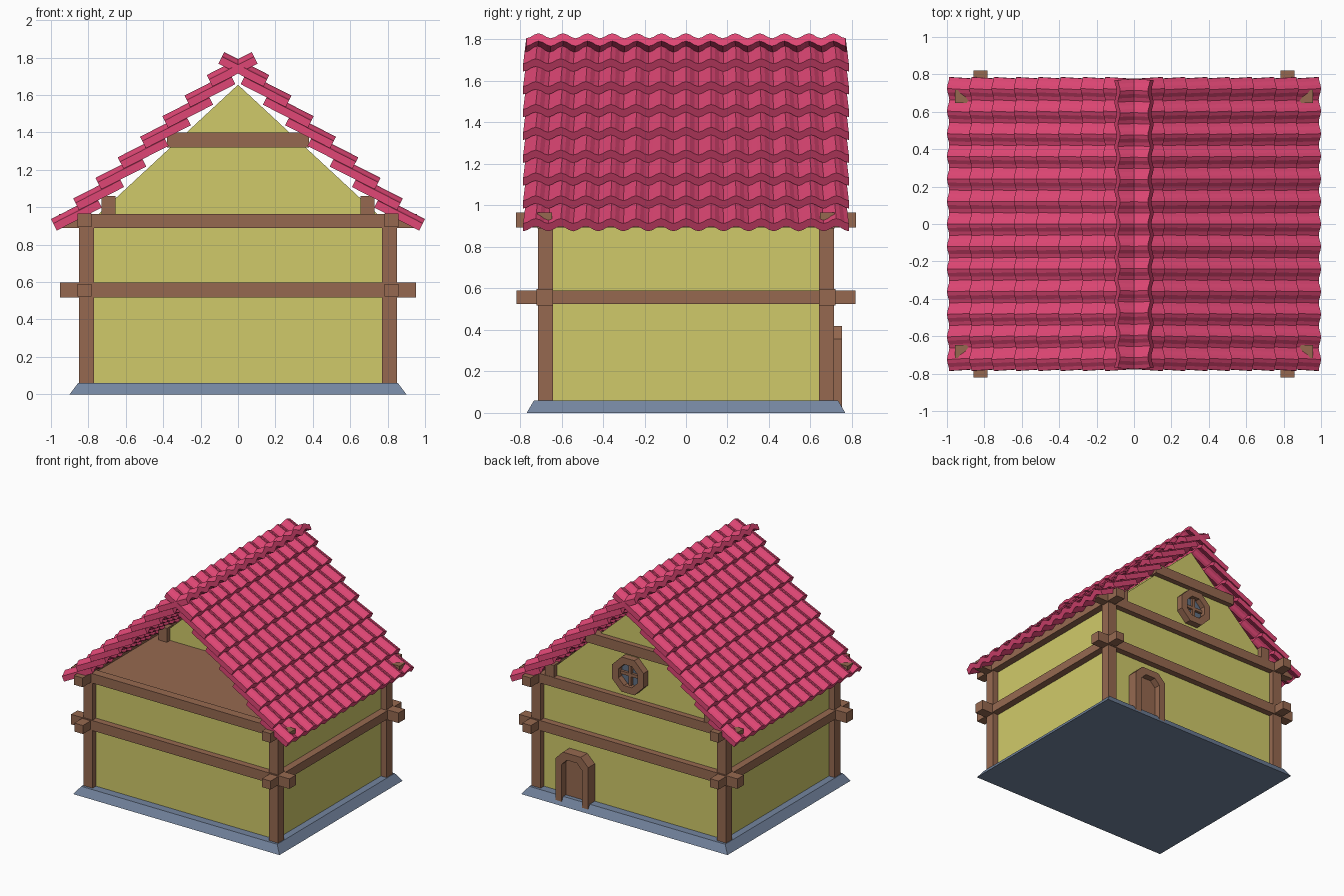
import bpy, bmesh, math
from mathutils import Vector

if "Cube" in bpy.data.objects:
    bpy.data.objects.remove(bpy.data.objects["Cube"])


def material(name, rgb):
    lin = [(c / 255 / 12.92) if c <= 10 else ((c / 255 + 0.055) / 1.055) ** 2.4 for c in rgb]
    m = bpy.data.materials.new(name)
    m.diffuse_color = (*lin, 1)
    m.use_nodes = True
    m.node_tree.nodes["Principled BSDF"].inputs["Base Color"].default_value = m.diffuse_color
    return m


WOOD = material("brown wood", (150, 105, 80))
WALL = material("yellow plaster", (208, 202, 106))
TILE = material("pink roof tile", (222, 70, 116))
STONE = material("slate blue stone", (116, 133, 159))
GLASS = material("grey blue glass", (98, 112, 130))


def finish(bm, name, *mats):
    bmesh.ops.recalc_face_normals(bm, faces=bm.faces)
    me = bpy.data.meshes.new(name)
    bm.to_mesh(me)
    bm.free()
    ob = bpy.data.objects.new(name, me)
    bpy.context.collection.objects.link(ob)
    for m in mats:
        me.materials.append(m)
    return ob


def box(name, x, y, z, *mats):
    bm = bmesh.new()
    bmesh.ops.create_cube(bm, size=1)
    for v in bm.verts:
        v.co = [r[0] + (c + 0.5) * (r[1] - r[0]) for c, r in zip(v.co, (x, y, z))]
    return finish(bm, name, *mats)


def prism(name, pts, y0, y1, mat):
    """Extrude an x-z outline along y."""
    bm = bmesh.new()
    a = [bm.verts.new((x, y0, z)) for x, z in pts]
    b = [bm.verts.new((x, y1, z)) for x, z in pts]
    bm.faces.new(a)
    bm.faces.new(b)
    for i in range(len(pts)):
        j = (i + 1) % len(pts)
        bm.faces.new((a[i], a[j], b[j], b[i]))
    return finish(bm, name, mat)


def frame(name, outer, inner, y0, y1, mat, closed=True):
    """Border between two matching x-z outlines, extruded along y."""
    bm = bmesh.new()
    loops = [[bm.verts.new((x, y, z)) for x, z in o] for o, y in
             ((outer, y0), (outer, y1), (inner, y1), (inner, y0))]
    n = len(outer)
    for i in range(n if closed else n - 1):
        j = (i + 1) % n
        for k in range(4):
            p, q = loops[k], loops[(k + 1) % 4]
            bm.faces.new((p[i], p[j], q[j], q[i]))
    if not closed:
        for i in (0, n - 1):
            bm.faces.new([l[i] for l in loops])
    return finish(bm, name, mat)


def mirror(ob, x=True, y=False):
    m = ob.modifiers.new("mirror", "MIRROR")
    m.use_axis = (x, y, False)
    m.use_mirror_merge = False
    return ob


# Stone footing with sloped sides
base = box("stone_base", (-0.9, 0.9), (-0.768, 0.768), (0, 0.06), STONE)
for v in base.data.vertices:
    if v.co.z > 0.03:
        v.co.x *= 0.855 / 0.9
        v.co.y *= 0.733 / 0.768

# House body: plaster walls, wooden attic floor on top
body = box("house_walls", (-0.8, 0.8), (-0.67, 0.67), (0.05, 0.95), WALL, WOOD)
for p in body.data.polygons:
    p.material_index = 1 if p.normal.z > 0.5 else 0

# Attic room, set back behind the open front loft
prism("attic_room", [(-0.76, 0.95), (0.76, 0.95), (0, 1.655)], 0.09, 0.67, WALL)

# Corner posts and the two rings of beams
mirror(box("corner_posts", (0.77, 0.85), (0.64, 0.713), (0.05, 0.93), WOOD), True, True)
mirror(box("middle_cross_beams", (-0.953, 0.953), (0.64, 0.72), (0.518, 0.597), WOOD), False, True)
mirror(box("middle_side_beams", (0.782, 0.857), (-0.817, 0.817), (0.524, 0.591), WOOD))
mirror(box("top_cross_beams", (-0.957, 0.957), (0.647, 0.716), (0.89, 0.965), WOOD), False, True)
mirror(box("top_side_beams", (0.782, 0.858), (-0.82, 0.82), (0.894, 0.967), WOOD))

# Gable timbers on the inner front wall and the back wall
for side, y in (("front", (0.05, 0.12)), ("back", (0.64, 0.713))):
    mirror(box(side + "_gable_posts", (0.655, 0.73), y, (0.94, 1.06), WOOD))
    box(side + "_gable_beam", (-0.38, 0.38), y, (1.32, 1.4), WOOD)

# Roof: eight overlapping courses of barrel tiles per side, crossing at the ridge
WAVES, SEG, LENGTH, THICK, WAVE = 13, 6, 0.27, 0.042, 0.027
ang = math.radians(27)
along = Vector((-math.cos(ang), 0, math.sin(ang)))
normal = Vector((math.sin(ang), 0, math.cos(ang)))
bm = bmesh.new()
n = WAVES * SEG
for k in range(8):
    tip = Vector((1.0 - 0.119 * k, 0, 0.937 + 0.11 * k))
    rows = []
    for end, drop, half in ((0, 0, 0.785), (LENGTH, 0, 0.77),
                            (LENGTH, THICK, 0.77), (0, THICK, 0.785)):
        row = []
        for i in range(n + 1):
            h = WAVE * (0.5 - 0.5 * math.cos(2 * math.pi * i / SEG)) - WAVE - drop
            co = tip + along * end + normal * h
            co.y = half * (2 * i / n - 1)
            row.append(bm.verts.new(co))
        rows.append(row)
    for r in range(4):
        p, q = rows[r], rows[(r + 1) % 4]
        for i in range(n):
            bm.faces.new((p[i], p[i + 1], q[i + 1], q[i]))
    for i in (0, n):
        bm.faces.new([r[i] for r in rows])
mirror(finish(bm, "roof_tiles", TILE))


# Round window in the back gable
def octagon(r, cz):
    return [(r * math.cos(math.radians(22.5 + 45 * i)),
             cz + r * math.sin(math.radians(22.5 + 45 * i))) for i in range(8)]


WZ = 1.155
frame("window_frame", octagon(0.148, WZ), octagon(0.09, WZ), 0.66, 0.725, WOOD)
prism("window_glass", octagon(0.095, WZ), 0.665, 0.68, GLASS)
box("window_bar_upright", (-0.012, 0.012), (0.67, 0.7), (WZ - 0.085, WZ + 0.085), WOOD)
box("window_bar_level", (-0.085, 0.085), (0.67, 0.7), (WZ - 0.012, WZ + 0.012), WOOD)


# Arched back door
def arch(w, top, cut):
    return [(0.47 + x, z) for x, z in ((-w, 0.015), (-w, top - cut), (-w + cut, top),
                                       (w - cut, top), (w, top - cut), (w, 0.015))]


frame("door_frame", arch(0.143, 0.42, 0.065), arch(0.088, 0.365, 0.045), 0.66, 0.753, WOOD, False)
prism("door_panel", arch(0.09, 0.367, 0.045), 0.66, 0.7, WOOD)
